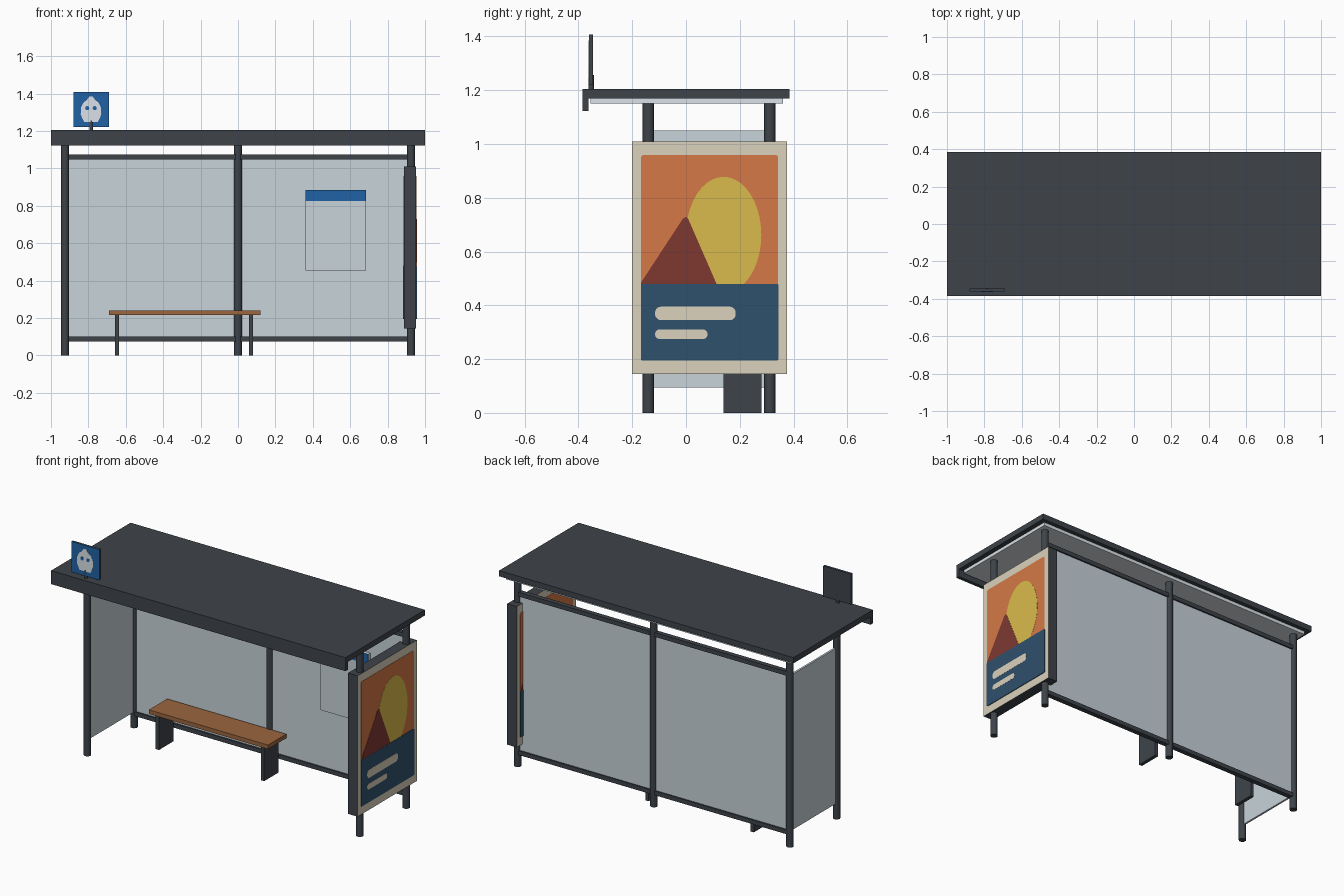
import bpy, bmesh, math

if "Cube" in bpy.data.objects:
    bpy.data.objects.remove(bpy.data.objects["Cube"])


def mat(name, r, g, b):
    lin = [((c / 255 + 0.055) / 1.055) ** 2.4 for c in (r, g, b)]
    m = bpy.data.materials.new(name)
    m.diffuse_color = (*lin, 1)
    m.use_nodes = True
    m.node_tree.nodes["Principled BSDF"].inputs["Base Color"].default_value = m.diffuse_color
    return m


DARK = mat("dark frame", 62, 68, 74)
GLASS = mat("pale glass", 200, 211, 217)
WOOD = mat("bench wood", 156, 102, 63)
BLUE = mat("sign blue", 32, 98, 165)
CREAM = mat("poster cream", 220, 210, 188)
ORANGE = mat("poster orange", 214, 121, 70)
YELLOW = mat("poster yellow", 218, 187, 76)
MAROON = mat("poster maroon", 126, 57, 49)
NAVY = mat("poster navy", 47, 81, 108)
PALE = mat("pale white", 222, 229, 235)


def add(name, bm, *mats):
    bmesh.ops.recalc_face_normals(bm, faces=bm.faces)
    me = bpy.data.meshes.new(name)
    bm.to_mesh(me)
    bm.free()
    for m in mats:
        me.materials.append(m)
    ob = bpy.data.objects.new(name, me)
    bpy.context.collection.objects.link(ob)
    return ob


def box(name, x, y, z, *mats):
    """Box from (min, max) ranges."""
    bm = bmesh.new()
    bmesh.ops.create_cube(bm, size=1)
    for v in bm.verts:
        v.co = [r[0] + (c + 0.5) * (r[1] - r[0]) for r, c in zip((x, y, z), v.co)]
    return add(name, bm, *mats)


def post(name, x, y, z0, z1, r):
    bpy.ops.mesh.primitive_cylinder_add(vertices=20, radius=r, depth=z1 - z0,
                                        location=(x, y, (z0 + z1) / 2))
    ob = bpy.context.object
    ob.name = name
    ob.data.materials.append(DARK)
    bpy.ops.object.shade_smooth_by_angle()


def plate(name, pts, to3d, t, m):
    """Thin plate: outline pts (u, v) lifted to height t by to3d(u, v, height)."""
    bm = bmesh.new()
    low = [bm.verts.new(to3d(u, v, 0)) for u, v in pts]
    top = [bm.verts.new(to3d(u, v, t)) for u, v in pts]
    bm.faces.new(low)
    bm.faces.new(top)
    n = len(pts)
    for i in range(n):
        j = (i + 1) % n
        bm.faces.new((low[i], low[j], top[j], top[i]))
    return add(name, bm, m)


def rounded(u0, u1, v0, v1, r):
    pts = []
    for k, (cu, cv) in enumerate(((u1 - r, v1 - r), (u0 + r, v1 - r),
                                  (u0 + r, v0 + r), (u1 - r, v0 + r))):
        for s in range(6):
            a = math.pi / 2 * (k + s / 5)
            pts.append((cu + r * math.cos(a), cv + r * math.sin(a)))
    return pts


def ellipse(cu, cv, ru, rv, n=40):
    return [(cu + ru * math.cos(2 * math.pi * i / n),
             cv + rv * math.sin(2 * math.pi * i / n)) for i in range(n)]


# Roof with front fascia and pale ceiling
box("roof", (-1, 1), (-0.385, 0.385), (1.17, 1.205), DARK)
box("roof_fascia", (-1, 1), (-0.385, -0.363), (1.122, 1.18), DARK)
box("ceiling_panel", (-0.97, 0.97), (-0.355, 0.36), (1.15, 1.172), PALE)

# Posts
for label, x, y in (("back_left", -0.925, 0.312), ("back_middle", 0, 0.312),
                    ("back_right", 0.925, 0.312), ("front_left", -0.925, -0.14),
                    ("front_right", 0.925, -0.14)):
    post(label + "_post", x, y, 0, 1.16, 0.021)

# Back wall: rails and two glass panes
for label, z in (("lower", 0.075), ("upper", 1.048)):
    box(label + "_rail", (-0.92, 0.92), (0.297, 0.327), (z, z + 0.026), DARK)
for label, x0 in (("left", -0.91), ("right", 0.015)):
    box(label + "_back_glass", (x0, x0 + 0.895), (0.306, 0.318), (0.09, 1.055), GLASS)
box("side_glass", (-0.931, -0.919), (-0.125, 0.297), (0.095, 1.05), GLASS)

# Timetable board
box("timetable", (0.36, 0.685), (0.288, 0.307), (0.455, 0.885), GLASS)
box("timetable_header", (0.36, 0.685), (0.284, 0.288), (0.825, 0.885), BLUE)

# Bench
box("seat", (-0.69, 0.12), (0.12, 0.297), (0.215, 0.24), WOOD)
for label, x in (("left", -0.657), ("right", 0.058)):
    box(label + "_bench_leg", (x, x + 0.022), (0.14, 0.28), (0, 0.216), DARK)

# Poster case: cream on the two broad faces
case = box("poster_case", (0.887, 0.953), (-0.2, 0.375), (0.145, 1.01), DARK, CREAM)
for p in case.data.polygons:
    p.material_index = int(abs(p.normal.x) > 0.9)

# Poster artwork on both faces, in stacked thin layers
MID = 0.0875
art = (("background", rounded(-0.167, 0.343, 0.2, 0.96, 0.012), ORANGE),
       ("sun", ellipse(0.14, 0.662, 0.14, 0.216), YELLOW),
       ("mountain", [(-0.167, 0.47), (0.118, 0.47), (0.008, 0.722), (0, 0.73),
                     (-0.012, 0.722), (-0.167, 0.485)], MAROON),
       ("lower_band", rounded(-0.168, 0.344, 0.195, 0.48, 0.006), NAVY),
       ("long_bar", rounded(-0.115, 0.185, 0.345, 0.395, 0.022), CREAM),
       ("short_bar", rounded(-0.115, 0.08, 0.275, 0.31, 0.0165), CREAM))
for side, s in (("outer", 1), ("inner", -1)):
    for i, (label, pts, m) in enumerate(art):
        plate(f"{side}_poster_{label}", pts,
              lambda u, v, h: (0.92 + s * (0.032 + h), MID + s * (u - MID), v),
              0.002 + 0.0008 * min(i + 1, 5), m)

# Stop sign on the roof: dark back, blue front, pale pictogram
post("sign_pole", -0.785, -0.353, 1.2, 1.257, 0.01)
box("sign_board", (-0.88, -0.69), (-0.357, -0.346), (1.22, 1.407), DARK)
box("sign_face", (-0.88, -0.69), (-0.361, -0.357), (1.22, 1.407), BLUE)


def on_sign(u, v, h):
    return (-0.786 + u, -0.3605 - h, v)


half = [(0.036, 1.248), (0.048, 1.27), (0.055, 1.29), (0.053, 1.325),
        (0.04, 1.352), (0.022, 1.366), (0.008, 1.385)]
plate("sign_pictogram", half + [(-u, v) for u, v in reversed(half)], on_sign, 0.0015, PALE)
for label, u in (("left", -0.02), ("right", 0.02)):
    plate(label + "_pictogram_dot", ellipse(u, 1.322, 0.011, 0.011, 16), on_sign, 0.0023, BLUE)
